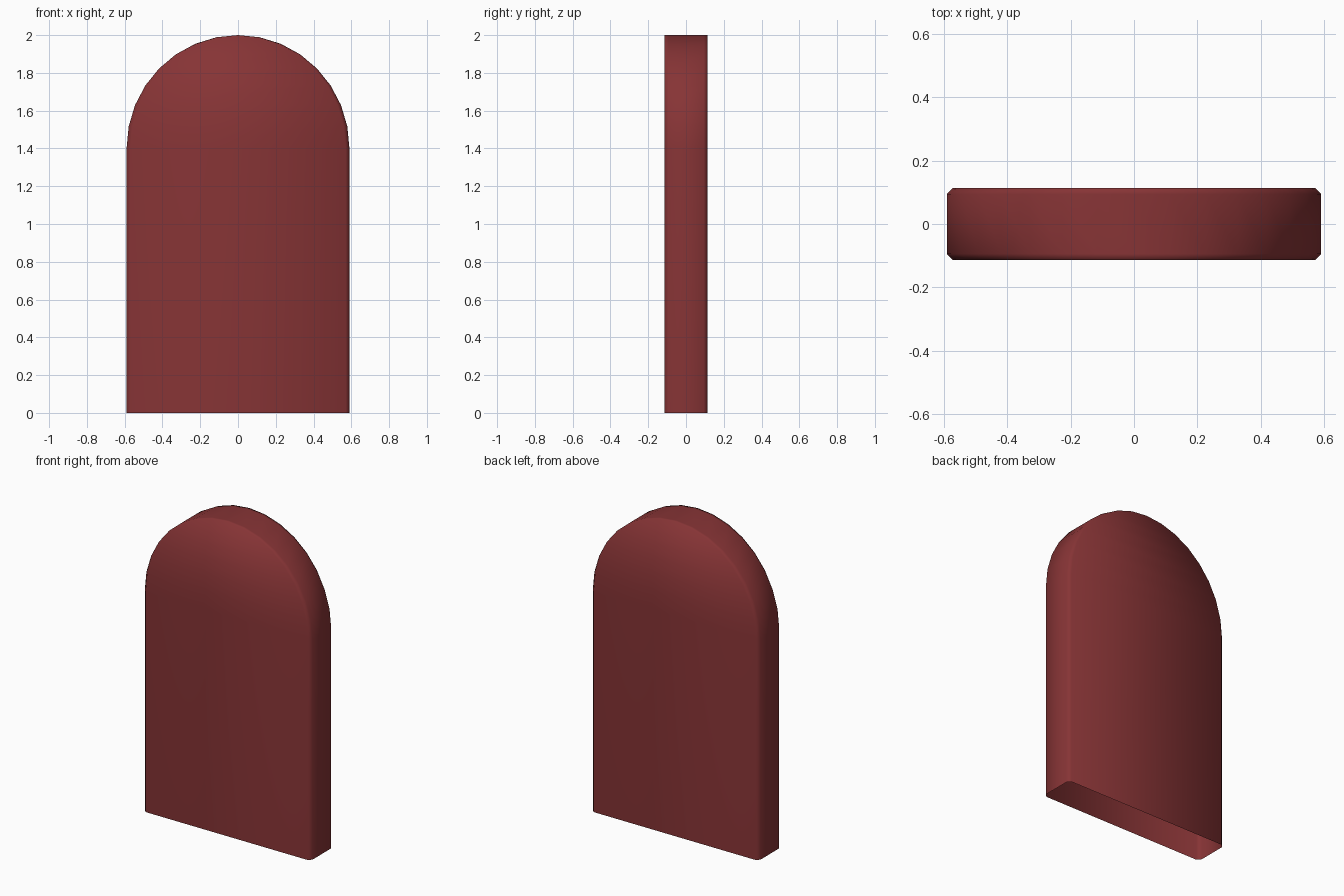
import bpy, bmesh, math

if "Cube" in bpy.data.objects:
    bpy.data.objects.remove(bpy.data.objects["Cube"])

HALF_W, HALF_D, CHAMFER = 0.59, 0.114, 0.02
SPRING, RISE, STEPS = 1.4, 0.6, 8

# chamfered rectangular cross-section, counter-clockwise from above
w, d, c = HALF_W, HALF_D, CHAMFER
section = [(w, -d + c), (w, d - c), (w - c, d), (-w + c, d),
           (-w, d - c), (-w, -d + c), (-w + c, -d), (w - c, -d)]

# stacked levels: straight walls, then narrowing along the arch
levels = [(0.0, 1.0)]
for i in range(STEPS + 1):
    a = math.pi / 2 * i / STEPS
    levels.append((SPRING + RISE * math.sin(a), max(math.cos(a), 0.0)))

bm = bmesh.new()
rings = [[bm.verts.new((x * s, y, z)) for x, y in section] for z, s in levels]
for lo, hi in zip(rings, rings[1:]):
    for i in range(8):
        j = (i + 1) % 8
        bm.faces.new((lo[i], lo[j], hi[j], hi[i]))

# close the crest into a single ridge; the underside stays open
bmesh.ops.remove_doubles(bm, verts=bm.verts, dist=0.0005)
for f in bm.faces:
    f.smooth = True

mesh = bpy.data.meshes.new("arched_slab")
bm.to_mesh(mesh)
bm.free()

# dark red colour
mat = bpy.data.materials.new("dark red")
mat.diffuse_color = (0.24, 0.034, 0.036, 1.0)
mat.use_nodes = True
mat.node_tree.nodes["Principled BSDF"].inputs["Base Color"].default_value = mat.diffuse_color
mesh.materials.append(mat)

slab = bpy.data.objects.new("arched_slab", mesh)
bpy.context.collection.objects.link(slab)
